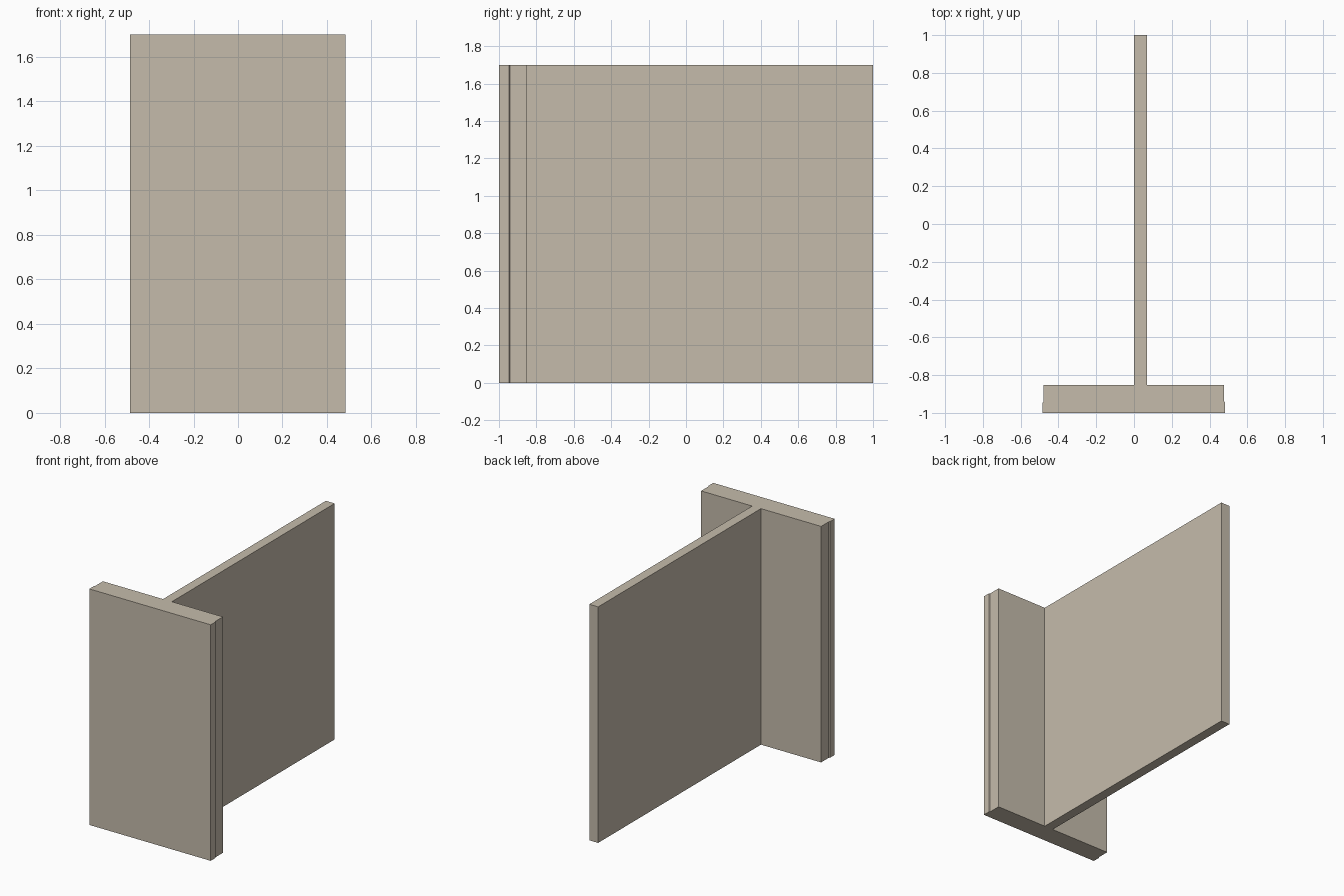
import bpy
import bmesh

if "Cube" in bpy.data.objects:
    bpy.data.objects.remove(bpy.data.objects["Cube"])

HEIGHT = 1.70

stone = bpy.data.materials.new("warm_grey_stone")
stone.diffuse_color = (0.56, 0.50, 0.41, 1.0)
stone.use_nodes = True
stone.node_tree.nodes["Principled BSDF"].inputs["Base Color"].default_value = stone.diffuse_color


def extrude_profile(name, points, height):
    """Extrude a closed plan outline straight up from the ground."""
    bm = bmesh.new()
    base = bm.faces.new([bm.verts.new((x, y, 0)) for x, y in points])
    top = bmesh.ops.extrude_face_region(bm, geom=[base])["geom"]
    bmesh.ops.translate(bm, vec=(0, 0, height),
                        verts=[v for v in top if isinstance(v, bmesh.types.BMVert)])
    bmesh.ops.recalc_face_normals(bm, faces=bm.faces)
    mesh = bpy.data.meshes.new(name)
    bm.to_mesh(mesh)
    bm.free()
    mesh.materials.append(stone)
    obj = bpy.data.objects.new(name, mesh)
    bpy.context.collection.objects.link(obj)
    return obj


# T-shaped wall: a wide front slab with slightly stepped ends, and a thin wall behind
outline = [
    (-0.485, -1.0), (0.483, -1.0),       # front face
    (0.483, -0.946), (0.477, -0.940),    # small step on the right end
    (0.477, -0.853), (0.07, -0.853),     # back of slab, right
    (0.07, 1.0), (0.0, 1.0),             # thin wall
    (0.0, -0.853), (-0.479, -0.853),     # back of slab, left
    (-0.479, -0.940), (-0.485, -0.946),  # small step on the left end
]
extrude_profile("t_shaped_wall", outline, HEIGHT)
